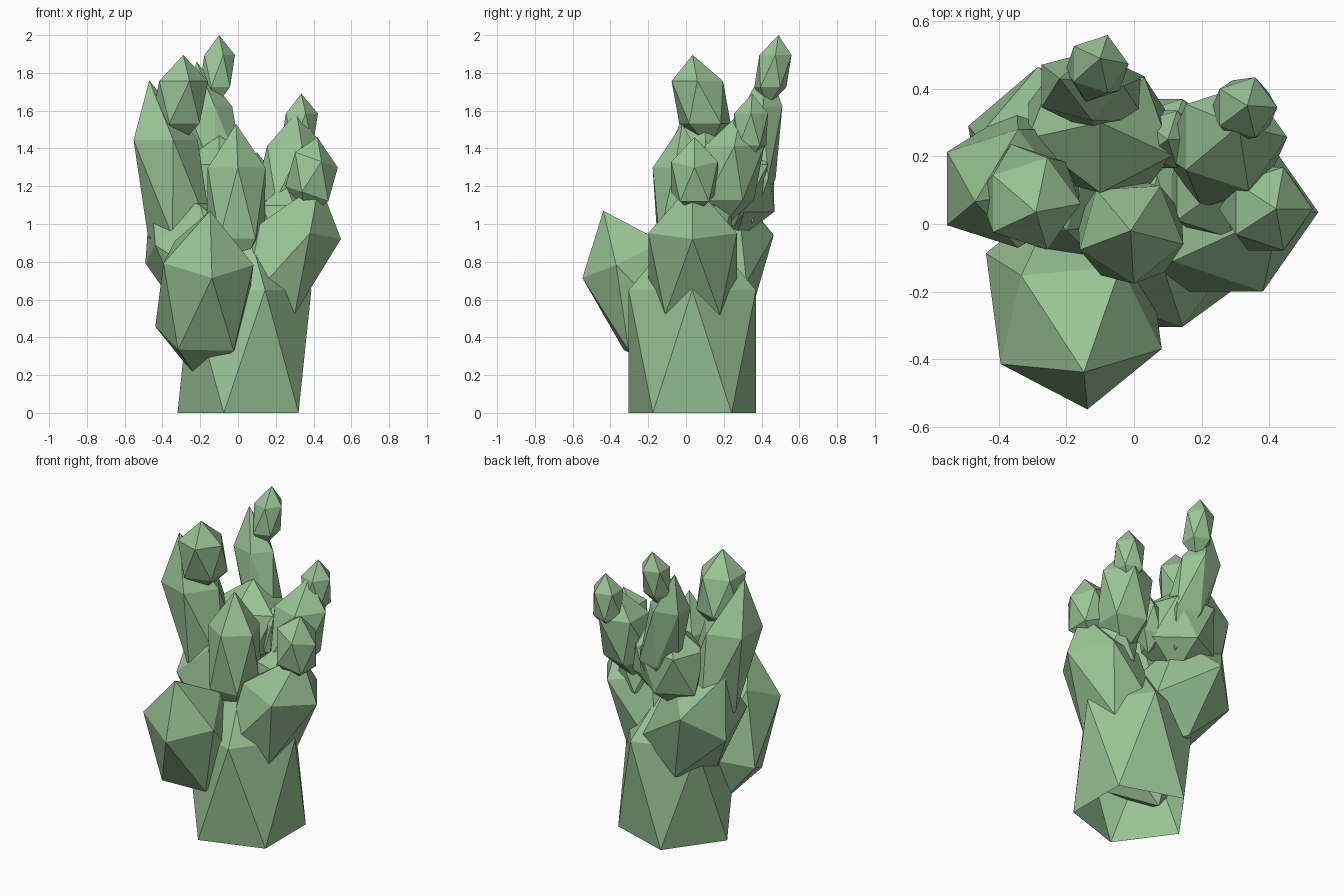
import bpy, bmesh
from mathutils import Matrix, Vector

cube = bpy.data.objects.get("Cube")
if cube:
    bpy.data.objects.remove(cube, do_unlink=True)

green = bpy.data.materials.new("cactus_green")
green.use_nodes = True
colour = (0.32, 0.55, 0.30, 1)
green.diffuse_color = colour
green.node_tree.nodes["Principled BSDF"].inputs["Base Color"].default_value = colour


def lobe(name, centre, x, y, z, open_base=False):
    """Faceted ball stretched along three axis vectors; a number is an upright axis."""
    axes = [x, y, z]
    for i, a in enumerate(axes):
        if not isinstance(a, tuple):
            axes[i] = [a if j == i else 0 for j in range(3)]
    bm = bmesh.new()
    bmesh.ops.create_icosphere(bm, subdivisions=1, radius=1)
    if open_base:
        low = min(bm.verts, key=lambda v: v.co.z)
        bmesh.ops.delete(bm, geom=[low], context='VERTS')
    bm.transform(Matrix.Translation(Vector(centre)) @ Matrix(axes).transposed().to_4x4())
    mesh = bpy.data.meshes.new(name)
    bm.to_mesh(mesh)
    bm.free()
    mesh.materials.append(green)
    obj = bpy.data.objects.new(name, mesh)
    bpy.context.collection.objects.link(obj)
    return obj


# Trunk, open underneath
lobe("trunk", (.034, .033, .325), .396, .396, .727, open_base=True)

# Large lower pads
lobe("front_pad", (-.178, -.228, .62), (.03, -.253, -.12), (.28, .026, -.006), (.03, -.21, .45))
lobe("left_pad", (.208, .035, .761), (.265, 0, -.05), .276, (.2235, 0, .457))
lobe("back_pad", (-.175, .156, .79), (.135, -.258, -.325), (.34, .018, -.059), (-.025, -.174, .31))

# Middle stems
lobe("centre_stem", (-.01, -.02, 1.11), (.01, -.175, 0), (.18, .01, 0), .42)
lobe("right_stem", (-.345, .136, 1.19), .21, .206, (-.125, -.07, .57))
lobe("back_stem", (-.12, .39, 1.43), .15, .12, (-.1, .04, .43))
lobe("back_stem_base", (-.1, .28, 1.19), (0, -.22, 0), (.25, -.03, 0), (0, .02, .28))
lobe("left_stem", (.27, .23, 1.27), .185, .185, (.04, .06, .32))
lobe("left_stem_base", (.25, .1, 1.0), .17, .17, .22)
lobe("inner_bud", (.1, .25, 1.18), .1, .1, .2)

# Buds on the stem ends
lobe("right_bud", (-.31, .08, 1.645), .16, .16, (.02, -.045, .25))
lobe("back_bud", (-.11, .46, 1.81), .1, .1, (.01, .03, .19))
lobe("left_bud", (.325, .34, 1.5), .105, .105, (.01, .01, .19))
lobe("side_bud", (.39, .045, 1.25), (.14, 0, -.05), .145, (.03, 0, .21))
